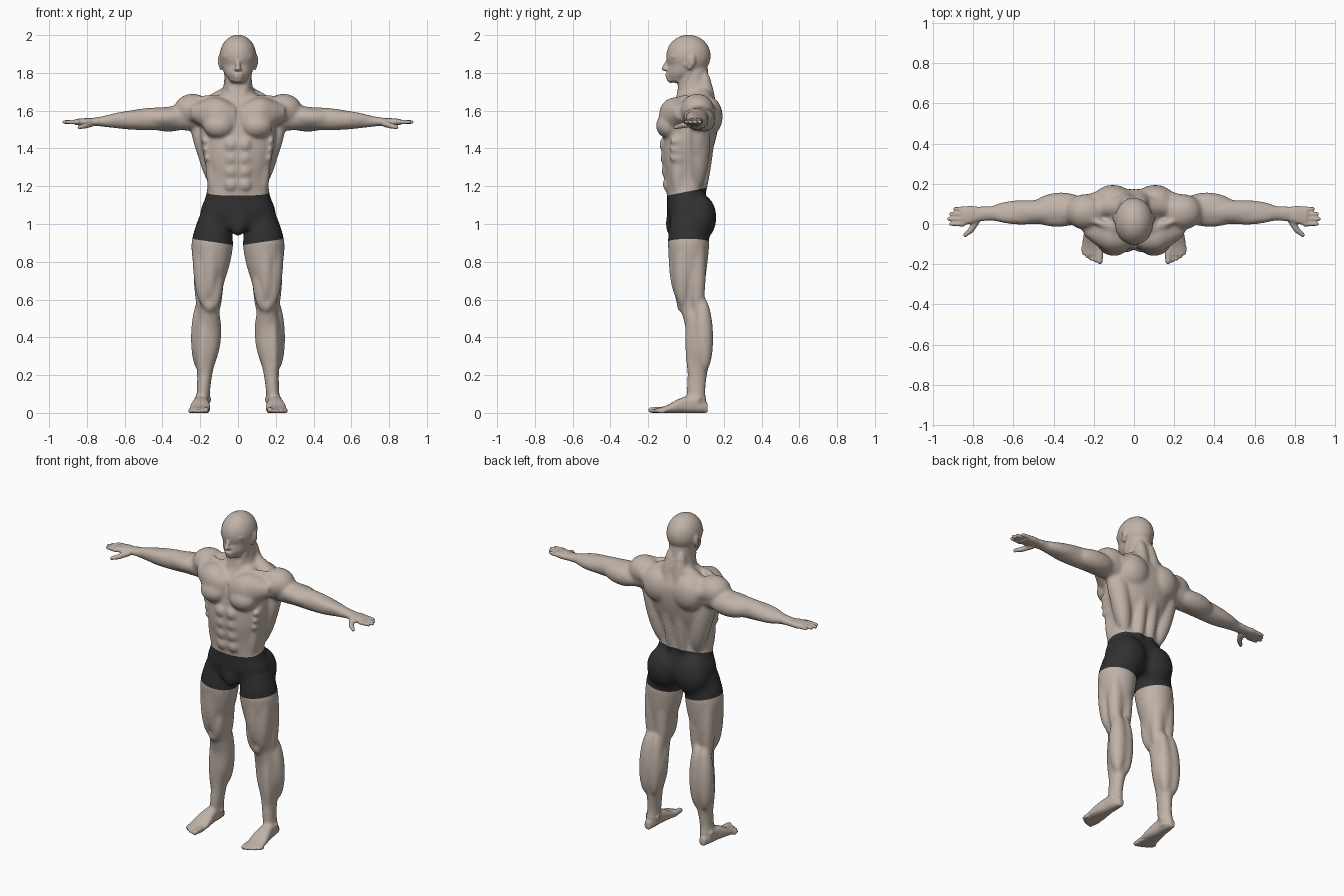
import bpy
import bmesh
import math
from mathutils import Matrix, Vector

if "Cube" in bpy.data.objects:
    bpy.data.objects.remove(bpy.data.objects["Cube"], do_unlink=True)

bm = bmesh.new()
ACROSS = {"x": (Vector((0, 1, 0)), Vector((0, 0, 1))),
          "y": (Vector((1, 0, 0)), Vector((0, 0, 1))),
          "z": (Vector((1, 0, 0)), Vector((0, 1, 0)))}


def sample(values, t):
    """Read a smooth curve through evenly spaced values, t running from 0 to 1."""
    last = len(values) - 1
    i = min(int(t * last), last - 1)
    t = t * last - i
    a, b, c, d = (values[min(max(i + k, 0), last)] for k in (-1, 0, 1, 2))
    return b + t / 2 * (c - a + t * (2 * a - 5 * b + 4 * c - d + t * (3 * b - a - 3 * c + d)))


def loft(axis, start, end, wide, low, high=None, power=2.0, sides=32):
    """Skin rounded rings from start to end; the lists give half-widths and reach to either side."""
    high = high or low
    across, along = ACROSS[axis]
    start, end = Vector(start), Vector(end)
    steps = 4 * len(wide)
    rings = []
    for i in range(steps + 1):
        t = i / steps
        w, lo, hi = sample(wide, t), sample(low, t), sample(high, t)
        center = start.lerp(end, t) + along * (hi - lo) / 2
        ring = []
        for k in range(sides):
            c, s = math.cos(math.tau * k / sides), math.sin(math.tau * k / sides)
            u = w * math.copysign(abs(c) ** (2 / power), c)
            v = (hi + lo) / 2 * math.copysign(abs(s) ** (2 / power), s)
            ring.append(bm.verts.new(center + across * u + along * v))
        rings.append(ring)
    for near, far in zip(rings, rings[1:]):
        for k in range(sides):
            n = (k + 1) % sides
            bm.faces.new((near[k], near[n], far[n], far[k]))
    bm.faces.new(rings[0][::-1])
    bm.faces.new(rings[-1])


def ball(matrix):
    bmesh.ops.create_uvsphere(bm, u_segments=24, v_segments=16, radius=1, matrix=matrix)


def blob(center, radii):
    ball(Matrix.Translation(center) @ Matrix.Diagonal((*radii, 1)))


def between(start, end):
    start, end = Vector(start), Vector(end)
    turn = (end - start).to_track_quat("Z", "Y").to_matrix().to_4x4()
    return Matrix.Translation((start + end) / 2) @ turn, (end - start).length


def muscle(start, end, radius):
    """Spindle from start to end."""
    matrix, length = between(start, end)
    ball(matrix @ Matrix.Diagonal((radius, radius, length / 2, 1)))


def finger(start, end, thick, thin):
    """Tapered rod with round ends."""
    matrix, length = between(start, end)
    bmesh.ops.create_cone(bm, cap_ends=True, segments=16, radius1=thick, radius2=thin,
                          depth=length, matrix=matrix)
    blob(start, (thick, thick, thick))
    blob(end, (thin, thin, thin))


# Arm
loft("x", start=(.18, .07, 1.57), end=(.78, .05, 1.54),
     wide=[.07, .07, .07, .06, .06, .04, .036], low=[.07, .07, .06, .06, .05, .035, .02])
blob((.24, .06, 1.605), (.1, .09, .085))            # shoulder cap
muscle((.26, .03, 1.57), (.5, .03, 1.56), .045)     # biceps
muscle((.24, .1, 1.55), (.5, .09, 1.55), .062)      # triceps
muscle((.44, .03, 1.57), (.72, .04, 1.55), .038)    # outer forearm
muscle((.46, .09, 1.55), (.72, .07, 1.54), .038)    # inner forearm

# Hand
loft("x", start=(.77, .05, 1.54), end=(.86, .04, 1.54),
     wide=[.036, .045, .045], low=[.02, .02, .016], power=2.5)
for k, tip in enumerate((.89, .91, .92, .91)):
    y = .075 - .025 * k
    finger((.85, y, 1.54), (tip, y, 1.54), thick=.013, thin=.01)
finger((.78, .02, 1.53), (.81, -.03, 1.52), thick=.018, thin=.015)
finger((.81, -.03, 1.52), (.84, -.055, 1.512), thick=.015, thin=.011)

# Leg
loft("z", start=(.13, .01, 1.04), end=(.15, .02, .56),
     wide=[.08, .11, .1, .07, .05], low=[.09, .11, .1, .08, .06])
loft("z", start=(.15, .03, .56), end=(.19, .06, .02),
     wide=[.05, .07, .07, .045, .036, .036],
     low=[.06, .04, .04, .04, .05, .05], high=[.06, .1, .095, .07, .05, .05])
muscle((.19, -.01, 1.04), (.18, -.02, .56), .055)   # outer thigh
muscle((.11, -.02, .8), (.13, -.02, .54), .042)     # inner thigh teardrop
muscle((.14, -.05, 1.04), (.15, -.04, .6), .048)    # front thigh
for x in (.12, .19):
    muscle((x, .06, 1.02), (x, .06, .5), .046)      # hamstrings
muscle((.14, .085, .62), (.15, .1, .22), .048)      # calf
muscle((.19, .085, .62), (.205, .1, .22), .052)
muscle((.18, .02, .56), (.19, .03, .16), .03)       # shin
blob((.15, -.02, .575), (.035, .03, .045))          # kneecap
blob((.1, .075, 1.035), (.105, .088, .125))         # buttock
for x in (.155, .22):
    blob((x, .06, .07), (.012, .02, .02))           # ankle bone

# Foot, resting on the ground
loft("y", start=(.19, .115, 0), end=(.205, -.155, 0), wide=[.02, .035, .04, .05, .055, .045],
     low=[0] * 6, high=[.05, .09, .09, .07, .04, .025], power=2.5)
for k in range(5):
    x, thin = .17 + .02 * k, .01 if k else .015
    finger((x, -.12, thin), (x, .0025 * k * k - .185, thin), thick=thin + .004, thin=thin)

# Chest and belly
loft("x", start=(.008, -.07, 1.555), end=(.25, -.01, 1.59), power=2.3,
     wide=[.05, .085, .1, .08, .05], low=[.07, .095, .1, .07, .04])
blob((.1, -.09, 1.52), (.085, .07, .068))           # lower chest
muscle((.02, -.045, 1.655), (.22, .02, 1.67), .02)  # collarbone
for k in range(4):
    blob((.036, -.1 - .006 * k, 1.21 + .07 * k), (.036, .024, .038))
for k in range(3):
    blob((.165 + .006 * k, -.04, 1.35 + .045 * k), (.018, .05, .025))
muscle((.12, -.04, 1.12), (.14, -.04, 1.42), .04)   # side of belly

# Back and neck
muscle((.115, .06, 1.18), (.215, .08, 1.64), .058)  # side of back
muscle((.15, .06, 1.28), (.24, .07, 1.62), .045)
blob((.105, .12, 1.57), (.1, .075, .105))           # shoulder blade
muscle((.05, .14, 1.56), (.27, .1, 1.62), .048)
muscle((.035, .05, 1.02), (.045, .14, 1.58), .038)  # beside the spine
muscle((.03, .09, 1.82), (.05, .14, 1.46), .044)    # upper back
finger((.02, .09, 1.7), (.2, .08, 1.6), thick=.05, thin=.05)    # neck to shoulder
muscle((.015, -.05, 1.65), (.07, .03, 1.83), .02)   # front of neck

# Face and ear
muscle((0, -.096, 1.886), (.08, -.06, 1.886), .012)     # brow
blob((.036, -.07, 1.862), (.018, .015, .01))        # eye
muscle((.02, -.08, 1.83), (.095, .02, 1.85), .018)  # cheekbone
blob((.012, -.105, 1.82), (.01, .012, .009))        # nostril
blob((.095, .03, 1.865), (.012, .022, .036))
blob((.09, .02, 1.83), (.01, .013, .016))           # ear lobe

# Mirror every paired part
pair = bmesh.ops.duplicate(bm, geom=bm.verts[:] + bm.edges[:] + bm.faces[:])["geom"]
bmesh.ops.scale(bm, vec=(-1, 1, 1), verts=[g for g in pair if isinstance(g, bmesh.types.BMVert)])
bmesh.ops.reverse_faces(bm, faces=[g for g in pair if isinstance(g, bmesh.types.BMFace)])

# Trunk, neck and head
loft("z", start=(0, 0, .97), end=(0, 0, 1.69), power=2.4,
     wide=[.14, .2, .17, .16, .175, .195, .2, .19, .1],
     low=[.08, .1, .1, .11, .124, .124, .115, .09, .045],
     high=[.11, .13, .105, .1, .12, .15, .17, .17, .13])
blob((0, -.075, 1), (.05, .035, .07))
loft("z", start=(0, .045, 1.63), end=(0, .04, 1.83),
     wide=[.11, .085, .073, .07], low=[.1, .09, .08, .06], high=[.1, .09, .08, .075])
loft("z", start=(0, 0, 1.75), end=(0, 0, 1.93),
     wide=[.04, .071, .086, .094, .088],
     low=[.088, .1, .095, .1, .094], high=[0, .075, .112, .125, .118])
blob((0, .013, 1.89), (.097, .118, .112))           # skull
finger((0, -.092, 1.872), (0, -.116, 1.823), thick=.01, thin=.014)     # nose
blob((0, -.096, 1.792), (.028, .015, .007))         # lips
blob((0, -.094, 1.776), (.025, .015, .008))
blob((0, -.084, 1.758), (.026, .016, .016))         # chin

# Fuse the parts into one skin
mesh = bpy.data.meshes.new("body_parts")
bm.to_mesh(mesh)
bm.free()
body = bpy.data.objects.new("body", mesh)
bpy.context.collection.objects.link(body)
fuse = body.modifiers.new("fuse", "REMESH")
fuse.mode = "VOXEL"
fuse.voxel_size = .0058
bpy.context.view_layer.update()
fused = bpy.data.meshes.new_from_object(body.evaluated_get(bpy.context.evaluated_depsgraph_get()))
body.modifiers.clear()
body.data = fused
bpy.data.meshes.remove(mesh)
fused.materials.clear()
for name, color in (("skin", (.53, .45, .39, 1)), ("black_cloth", (.03, .03, .03, 1))):
    material = bpy.data.materials.new(name)
    material.use_nodes = True
    material.diffuse_color = color
    material.node_tree.nodes["Principled BSDF"].inputs["Base Color"].default_value = color
    fused.materials.append(material)

# Soften: least on hands and feet, most under the shorts
bm = bmesh.new()
bm.from_mesh(fused)
head = [v for v in bm.verts if v.co.z > 1.73]
broad = [v for v in bm.verts if abs(v.co.x) < .74 and .08 < v.co.z < 1.76]
cloth = [v for v in broad if .9 < v.co.z < 1.17]
for verts, times in ((bm.verts[:], 2), (head, 3), (broad, 22), (cloth, 35)):
    for _ in range(times):
        bmesh.ops.smooth_vert(bm, verts=verts, factor=.5,
                              use_axis_x=True, use_axis_y=True, use_axis_z=True)
for v in bm.verts:
    v.co.z = max(v.co.z, 0)

# Cut the shorts' waist and leg hems
waist, waist_up = Vector((0, 0, 1.17)), Vector((0, -.2, 1))
hem, hem_slope = Vector((0, 0, .885)), .15
cuts = [(waist, waist_up, 0)] + [(hem, Vector((-hem_slope * s, 0, 1)), s) for s in (1, -1)]
for point, up, side in cuts:
    faces = [f for f in bm.faces if side == 0 or f.calc_center_median().x * side > 0]
    edges = {e for f in faces for e in f.edges}
    verts = {v for f in faces for v in f.verts}
    bmesh.ops.bisect_plane(bm, geom=[*verts, *edges, *faces], dist=.0004,
                           plane_co=point, plane_no=up)
for f in bm.faces:
    c = f.calc_center_median()
    above_hem = c.z > hem.z + hem_slope * abs(c.x)
    f.material_index = int(above_hem and (c - waist).dot(waist_up) < 0)
    f.smooth = True
bm.to_mesh(fused)
bm.free()
